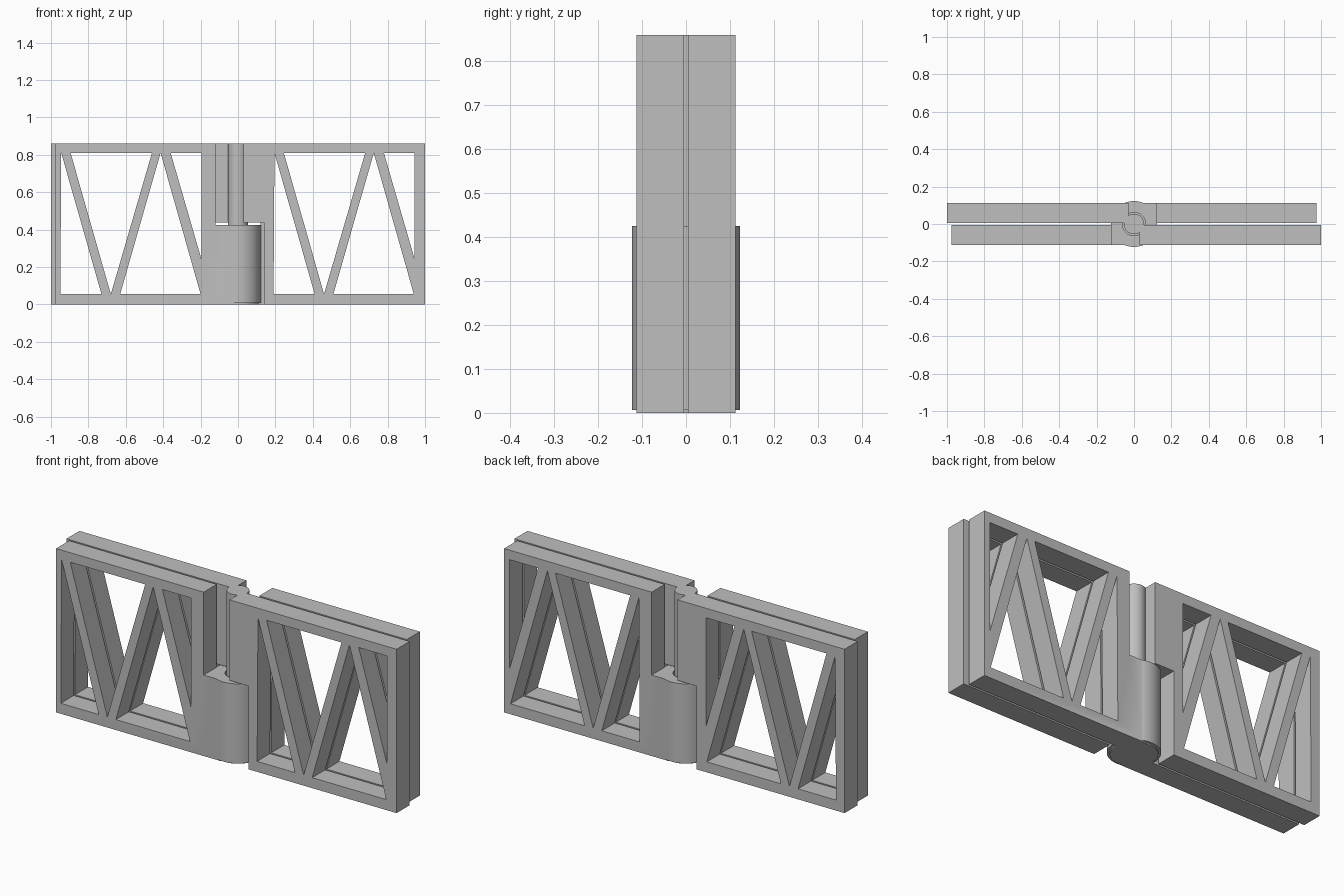
import bpy, bmesh, math
from mathutils import Matrix

if "Cube" in bpy.data.objects:
    bpy.data.objects.remove(bpy.data.objects["Cube"], do_unlink=True)

HEIGHT = 0.86
FACE, GAP = 0.113, 0.005       # outer and inner y of each plate layer
SPLIT, CLEAR = 0.425, 0.437    # top of knuckle, underside of arms

grey = bpy.data.materials.new("plain grey")
grey.use_nodes = True
colour = (0.52, 0.52, 0.52, 1)
grey.diffuse_color = colour
grey.node_tree.nodes["Principled BSDF"].inputs["Base Color"].default_value = colour


def finish(name, bm):
    bmesh.ops.recalc_face_normals(bm, faces=bm.faces)
    mesh = bpy.data.meshes.new(name)
    bm.to_mesh(mesh)
    bm.free()
    mesh.materials.append(grey)
    obj = bpy.data.objects.new(name, mesh)
    bpy.context.collection.objects.link(obj)
    return obj


def prisms(name, outlines, y0, y1, turned=False):
    """Extrude x-z outlines from y0 to y1, optionally half-turned about z."""
    bm = bmesh.new()
    for outline in outlines:
        face = bm.faces.new([bm.verts.new((x, y0, z)) for x, z in outline])
        new = bmesh.ops.extrude_face_region(bm, geom=[face])["geom"]
        verts = [v for v in new if isinstance(v, bmesh.types.BMVert)]
        bmesh.ops.translate(bm, verts=verts, vec=(0, y1 - y0, 0))
    if turned:
        bm.transform(Matrix.Rotation(math.pi, 4, "Z"))
    return finish(name, bm)


def cylinder(name, radius, z0, z1):
    bm = bmesh.new()
    bmesh.ops.create_cone(bm, cap_ends=True, segments=64, radius1=radius,
                          radius2=radius, depth=z1 - z0,
                          matrix=Matrix.Translation((0, 0, (z0 + z1) / 2)))
    return finish(name, bm)


def combine(target, tool, operation):
    mod = target.modifiers.new(operation.lower(), "BOOLEAN")
    mod.operation, mod.object, mod.solver = operation, tool, "EXACT"
    bpy.context.view_layer.objects.active = target
    bpy.ops.object.modifier_apply(modifier=mod.name)


# Truss openings, repeated on both sides and cut through both layers
low, high = 0.055, 0.81
openings = [
    [(-0.95, low), (-0.73, low), (-0.945, high)],
    [(-0.68, low), (-0.46, high), (-0.895, high)],
    [(-0.63, low), (-0.2, low), (-0.414, high)],
    [(-0.195, 0.24), (-0.195, high), (-0.36, high)],
]
openings += [[(x + 1.14, z) for x, z in shape] for shape in openings]
truss_cutter = prisms("truss_cutter", openings, -0.3, 0.3)
bore_cutter = cylinder("bore_cutter", 0.062, 0.06, 0.5)

# Plate outlines: one reaches the knuckle low down, the other the pin high up
knuckle_plate = [(-0.977, 0), (-0.02, 0), (-0.02, SPLIT), (-0.12, SPLIT),
                 (-0.12, HEIGHT), (-0.977, HEIGHT)]
pin_plate = [(1, 0), (1, HEIGHT), (0.03, HEIGHT), (0.03, CLEAR),
             (0.14, CLEAR), (0.14, 0)]


def hinge_half(barrel, outline, bore=None):
    for turned in (False, True):
        plate = prisms("plate", [outline], -FACE, -GAP, turned)
        combine(barrel, plate, "UNION")
        bpy.data.objects.remove(plate, do_unlink=True)
    if bore:
        combine(barrel, bore, "DIFFERENCE")
    combine(barrel, truss_cutter, "DIFFERENCE")
    bpy.ops.object.select_all(action="DESELECT")
    barrel.select_set(True)
    bpy.context.view_layer.objects.active = barrel
    bpy.ops.object.shade_smooth_by_angle(angle=math.radians(30))


# Socket half: wide lower knuckle with a stepped foot
socket = cylinder("socket_half", 0.123, 0.007, SPLIT)
foot = cylinder("foot", 0.11, 0, 0.1)
combine(socket, foot, "UNION")
bpy.data.objects.remove(foot, do_unlink=True)
hinge_half(socket, knuckle_plate, bore_cutter)

# Pin half: slim pin dropping into the knuckle
hinge_half(cylinder("pin_half", 0.054, 0.075, HEIGHT), pin_plate)

for cutter in (truss_cutter, bore_cutter):
    cutter.hide_render = True
    cutter.hide_set(True)
